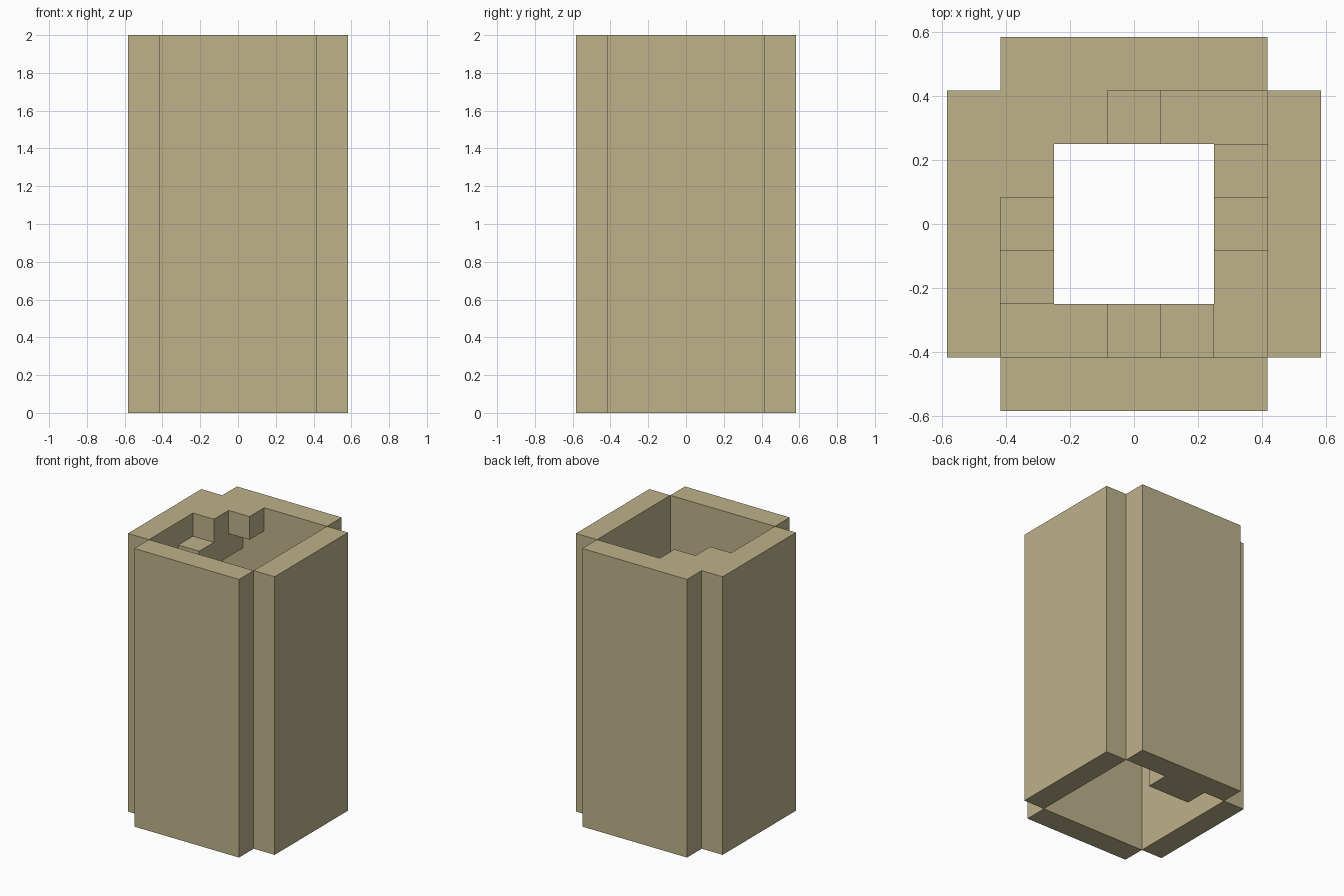
import bpy
import bmesh
from mathutils import Vector

cube = bpy.data.objects.get("Cube")
if cube:
    bpy.data.objects.remove(cube, do_unlink=True)

CELL = 1 / 6      # edge of one building block
HEIGHT = 12       # shaft height in blocks
HALF = 2          # inner shaft reaches two blocks from the centre

sandstone = bpy.data.materials.new("sandstone")
sandstone.use_nodes = True
colour = (0.515, 0.445, 0.258, 1)
sandstone.diffuse_color = colour
sandstone.node_tree.nodes["Principled BSDF"].inputs["Base Color"].default_value = colour


def turn(x, y, quarters):
    """Rotate a block position about the z axis."""
    for _ in range(quarters):
        x, y = -y, x
    return x, y


def build(name, blocks, solid):
    """Make an object from blocks, keeping only the exposed faces."""
    bm = bmesh.new()
    for block in blocks:
        centre = Vector(block) + Vector((0, 0, 0.5))
        for axis in range(3):
            for sign in (-1, 1):
                normal = Vector((0, 0, 0))
                normal[axis] = sign
                if tuple(int(c) for c in Vector(block) + normal) in solid:
                    continue
                u = Vector((0, 0, 0))
                u[(axis + 1) % 3] = 0.5
                v = normal.cross(u)
                mid = centre + normal / 2
                corners = (mid - u - v, mid + u - v, mid + u + v, mid - u + v)
                bm.faces.new([bm.verts.new(c * CELL) for c in corners])
    bmesh.ops.remove_doubles(bm, verts=bm.verts, dist=0.001)
    bmesh.ops.dissolve_limit(bm, angle_limit=0.01, verts=bm.verts, edges=bm.edges)
    mesh = bpy.data.meshes.new(name)
    bm.to_mesh(mesh)
    bm.free()
    mesh.materials.append(sandstone)
    bpy.context.collection.objects.link(bpy.data.objects.new(name, mesh))


# Four walls with open corners
walls = set()
for side in range(4):
    for i in range(-HALF, HALF + 1):
        x, y = turn(i, HALF + 1, side)
        walls |= {(x, y, z) for z in range(HEIGHT)}

# Spiral stair: two-block-thick steps, a double landing at each corner
stairs = set()
for side in range(4):
    for k in range(4):
        x, y = turn(-HALF, HALF - k, side)
        level = HEIGHT - 3 * side - max(k - 1, 0)
        stairs |= {(x, y, (level - d) % HEIGHT) for d in (1, 2)}

build("shaft_walls", walls, walls | stairs)
build("spiral_staircase", stairs, walls | stairs)
